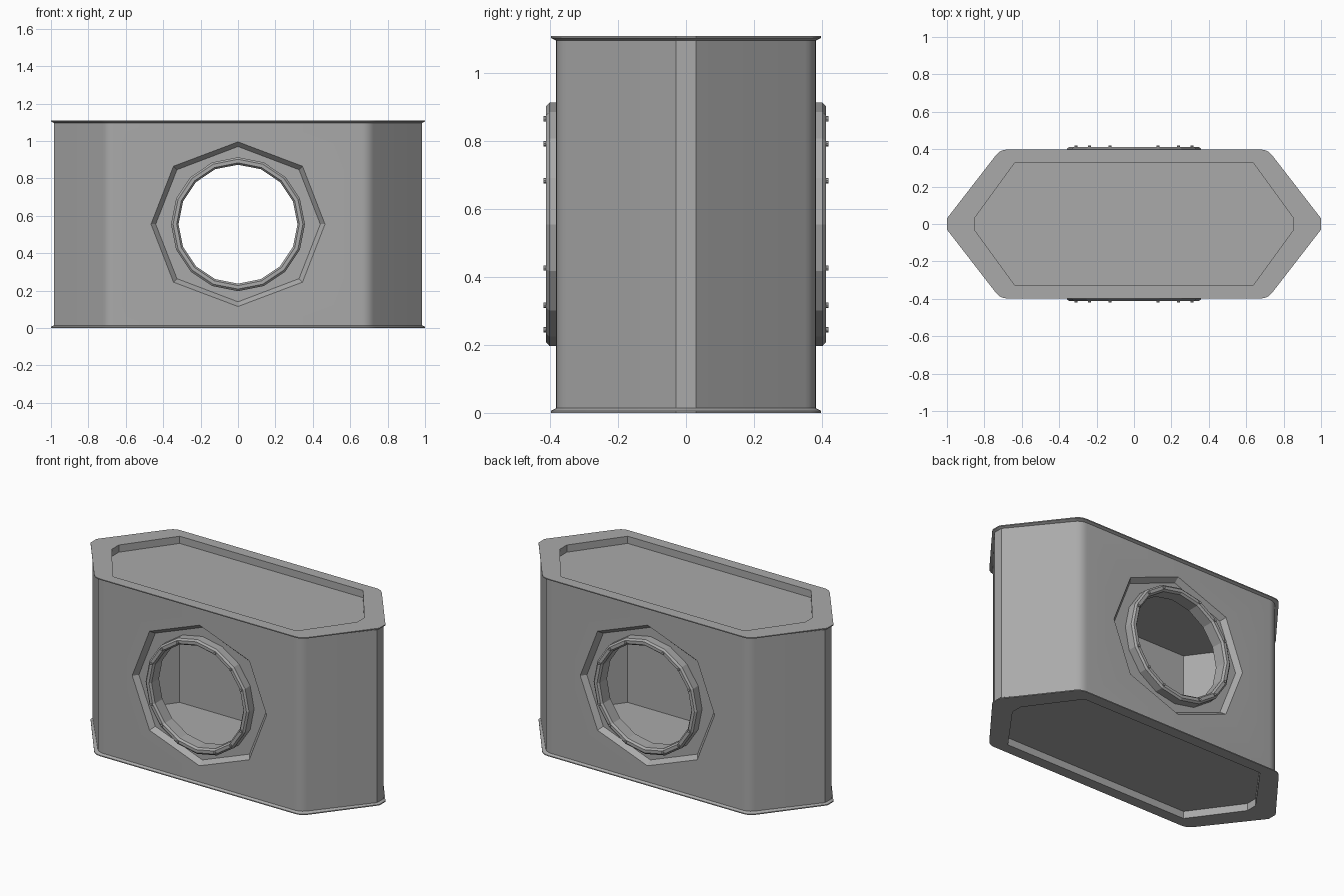
import bpy, bmesh
from math import cos, sin, pi, radians
from mathutils import Vector, Matrix

cube = bpy.data.objects.get("Cube")
if cube:
    bpy.data.objects.remove(cube, do_unlink=True)

HEIGHT = 1.11
MID = HEIGHT / 2

grey = bpy.data.materials.new("plain_grey")
grey.use_nodes = True
colour = (0.4, 0.4, 0.4, 1)
grey.diffuse_color = colour
grey.node_tree.nodes["Principled BSDF"].inputs["Base Color"].default_value = colour


def outline(tip_x, tip_y, corner_x, corner_y, fillet=0, steps=5):
    """Long hexagon with narrow flat tips, optionally with rounded corners."""
    tip, corner = Vector((tip_x, tip_y)), Vector((corner_x, corner_y))
    quarter = [tip]
    if fillet:
        a = corner + (tip - corner).normalized() * fillet
        b = corner - Vector((fillet, 0))
        for i in range(steps + 1):
            t = i / steps
            quarter.append(a * (1 - t) ** 2 + corner * 2 * t * (1 - t) + b * t * t)
    else:
        quarter.append(corner)
    half = quarter + [Vector((-p.x, p.y)) for p in reversed(quarter)]
    return half + [Vector((p.x, -p.y)) for p in reversed(half)]


def loft(name, sections, caps=True, closed=False):
    """Skin a list of equal-length loops of 3D points."""
    bm = bmesh.new()
    loops = [[bm.verts.new(p) for p in s] for s in sections]
    pairs = list(zip(loops, loops[1:]))
    if closed:
        pairs.append((loops[-1], loops[0]))
    n = len(loops[0])
    for low, high in pairs:
        for i in range(n):
            j = (i + 1) % n
            bm.faces.new((low[i], low[j], high[j], high[i]))
    if caps:
        bm.faces.new(loops[0])
        bm.faces.new(loops[-1])
    bmesh.ops.recalc_face_normals(bm, faces=bm.faces)
    mesh = bpy.data.meshes.new(name)
    bm.to_mesh(mesh)
    bm.free()
    mesh.materials.append(grey)
    ob = bpy.data.objects.new(name, mesh)
    bpy.context.collection.objects.link(ob)
    return ob


def prism(name, shape, z0, z1):
    return loft(name, [[(p.x, p.y, z) for p in shape] for z in (z0, z1)])


def cut(target, cutter):
    cutter.hide_render = True
    mod = target.modifiers.new("cut", 'BOOLEAN')
    mod.operation = 'DIFFERENCE'
    mod.solver = 'EXACT'
    mod.object = cutter
    bpy.context.view_layer.objects.active = target
    bpy.ops.object.modifier_apply(modifier=mod.name)
    bpy.data.objects.remove(cutter, do_unlink=True)


def circle(r, y, sides=16):
    return [(r * cos(2 * pi * i / sides), y, MID + r * sin(2 * pi * i / sides))
            for i in range(sides)]


def octagon(inset, y):
    q = [(0.465 - inset, 0), (0.345 - inset * 0.75, 0.31 - inset * 0.75), (0, 0.44 - inset)]
    half = q + [(-x, z) for x, z in reversed(q[:2])]
    full = half + [(x, -z) for x, z in reversed(half[1:-1])]
    return [(x, y, MID + z) for x, z in full]


# Hull with thin flared lips at the top and bottom
body = outline(0.985, 0.03, 0.7, 0.382, 0.04)
lip = outline(1.0, 0.03, 0.715, 0.398, 0.04)
levels = [(0, lip), (0.006, lip), (0.014, body)]
levels += [(HEIGHT - z, s) for z, s in reversed(levels)]
hull = loft("hull", [[(p.x, p.y, z) for p in s] for z, s in levels])

# Recessed top and bottom panels, and the hollow inside
inner = outline(0.85, 0.035, 0.635, 0.33)
cut(hull, prism("bottom_recess", inner, -0.1, 0.045))
cut(hull, prism("top_recess", inner, HEIGHT - 0.045, HEIGHT + 0.1))
cut(hull, prism("cavity", inner, 0.07, HEIGHT - 0.07))

# Eight-sided recess with sloping edges, and the opening, on each face
for side in (-1, 1):
    cut(hull, loft("face_recess", [octagon(0.025, side * 0.352),
                                   octagon(0, side * 0.382),
                                   octagon(0, side * 0.5)]))
cut(hull, loft("opening", [circle(0.335, -0.6), circle(0.335, 0.6)]))

bpy.ops.object.select_all(action='DESELECT')
hull.select_set(True)
bpy.context.view_layer.objects.active = hull
bpy.ops.object.shade_smooth_by_angle(angle=radians(25))

# Window rings with bolts
ring_profile = [(0.318, 0.328), (0.318, 0.4), (0.328, 0.412),
                (0.347, 0.412), (0.358, 0.402), (0.358, 0.345), (0.335, 0.328)]
for side, label in ((-1, "front"), (1, "back")):
    loft(label + "_window_ring", [circle(r, side * y) for r, y in ring_profile],
         caps=False, closed=True)
    bm = bmesh.new()
    for k in range(16):
        if k % 4 == 0:
            continue
        a = k * pi / 8
        place = Matrix.Translation((0.336 * cos(a), side * 0.413, MID + 0.336 * sin(a)))
        bmesh.ops.create_cone(bm, cap_ends=True, segments=8, radius1=0.008, radius2=0.008,
                              depth=0.012, matrix=place @ Matrix.Rotation(pi / 2, 4, 'X'))
    mesh = bpy.data.meshes.new(label + "_ring_bolts")
    bm.to_mesh(mesh)
    bm.free()
    mesh.materials.append(grey)
    bolts = bpy.data.objects.new(label + "_ring_bolts", mesh)
    bpy.context.collection.objects.link(bolts)
